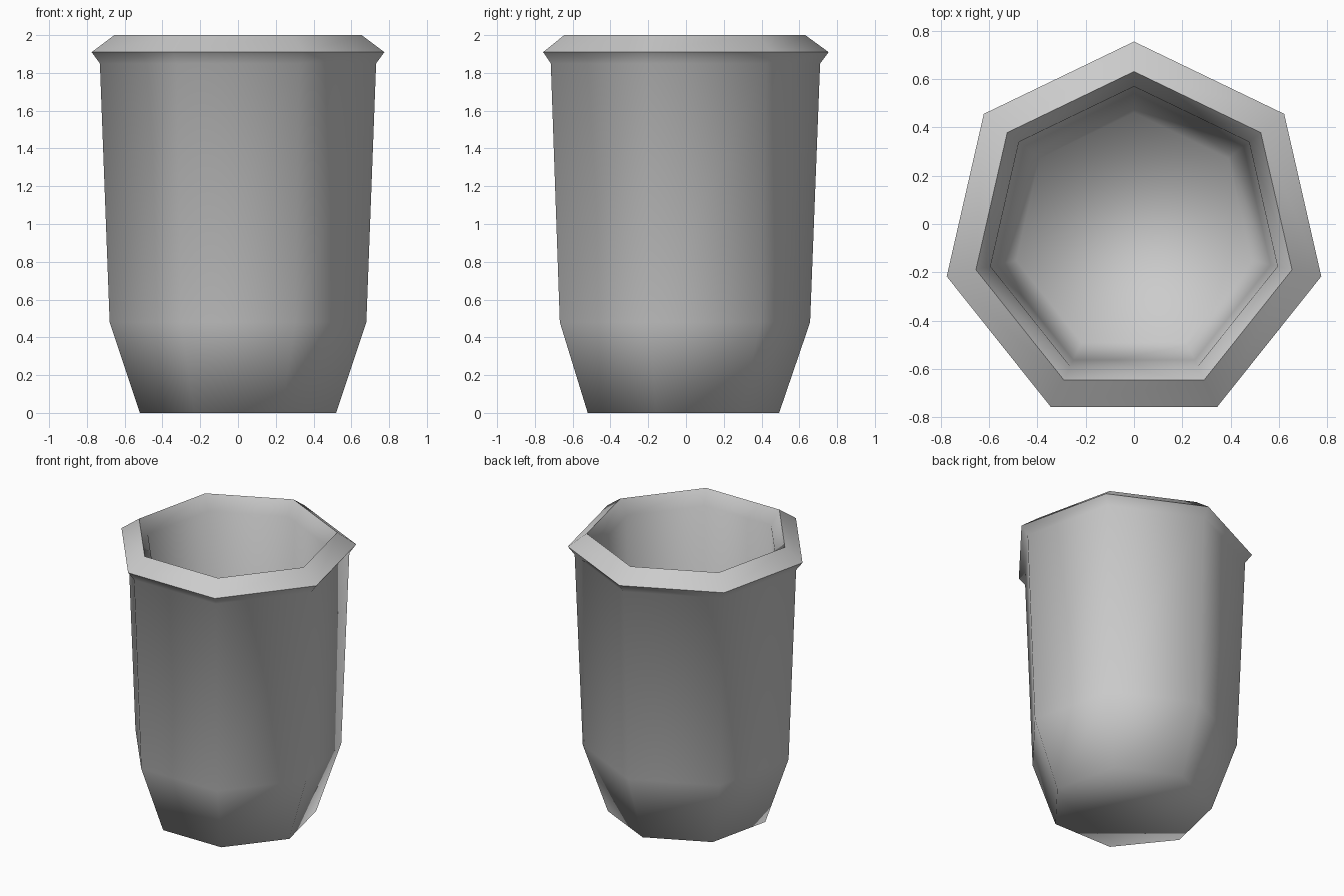
import bpy
import bmesh
from math import cos, sin, pi

SIDES = 7
CENTRE_Y = -0.04

default_cube = bpy.data.objects.get("Cube")
if default_cube:
    bpy.data.objects.remove(default_cube, do_unlink=True)

# Plain grey material
grey = bpy.data.materials.new("light_grey")
grey.use_nodes = True
colour = (0.6, 0.6, 0.6, 1)
grey.diffuse_color = colour
grey.node_tree.nodes["Principled BSDF"].inputs["Base Color"].default_value = colour

# Wall profile as (radius, height), from the underside over the rim to the inner floor
PROFILE = [
    (0.533, 0.0), (0.697, 0.48), (0.75, 1.85),    # outer wall
    (0.795, 1.91), (0.671, 2.0), (0.609, 1.90),   # flared rim
    (0.58, 0.50), (0.50, 0.15),                   # inner wall
]
SHARP_RINGS = (3, 4)

bm = bmesh.new()


def ring(radius, height):
    angles = [pi / 2 + 2 * pi * i / SIDES for i in range(SIDES)]
    return [bm.verts.new((radius * cos(a), CENTRE_Y + radius * sin(a), height))
            for a in angles]


rings = [ring(r, z) for r, z in PROFILE]

# Walls between neighbouring rings
for low, high in zip(rings, rings[1:]):
    for i in range(SIDES):
        j = (i + 1) % SIDES
        bm.faces.new((low[i], low[j], high[j], high[i]))

# Underside and inner floor
bm.faces.new(rings[0][::-1])
bm.faces.new(rings[-1])

# Smooth body with crisp rim edges
for face in bm.faces:
    face.smooth = True
for index in SHARP_RINGS:
    for i in range(SIDES):
        edge = bm.edges.get((rings[index][i], rings[index][(i + 1) % SIDES]))
        edge.smooth = False

bmesh.ops.recalc_face_normals(bm, faces=bm.faces)
mesh = bpy.data.meshes.new("cup")
bm.to_mesh(mesh)
bm.free()
mesh.materials.append(grey)
cup = bpy.data.objects.new("cup", mesh)
bpy.context.collection.objects.link(cup)
